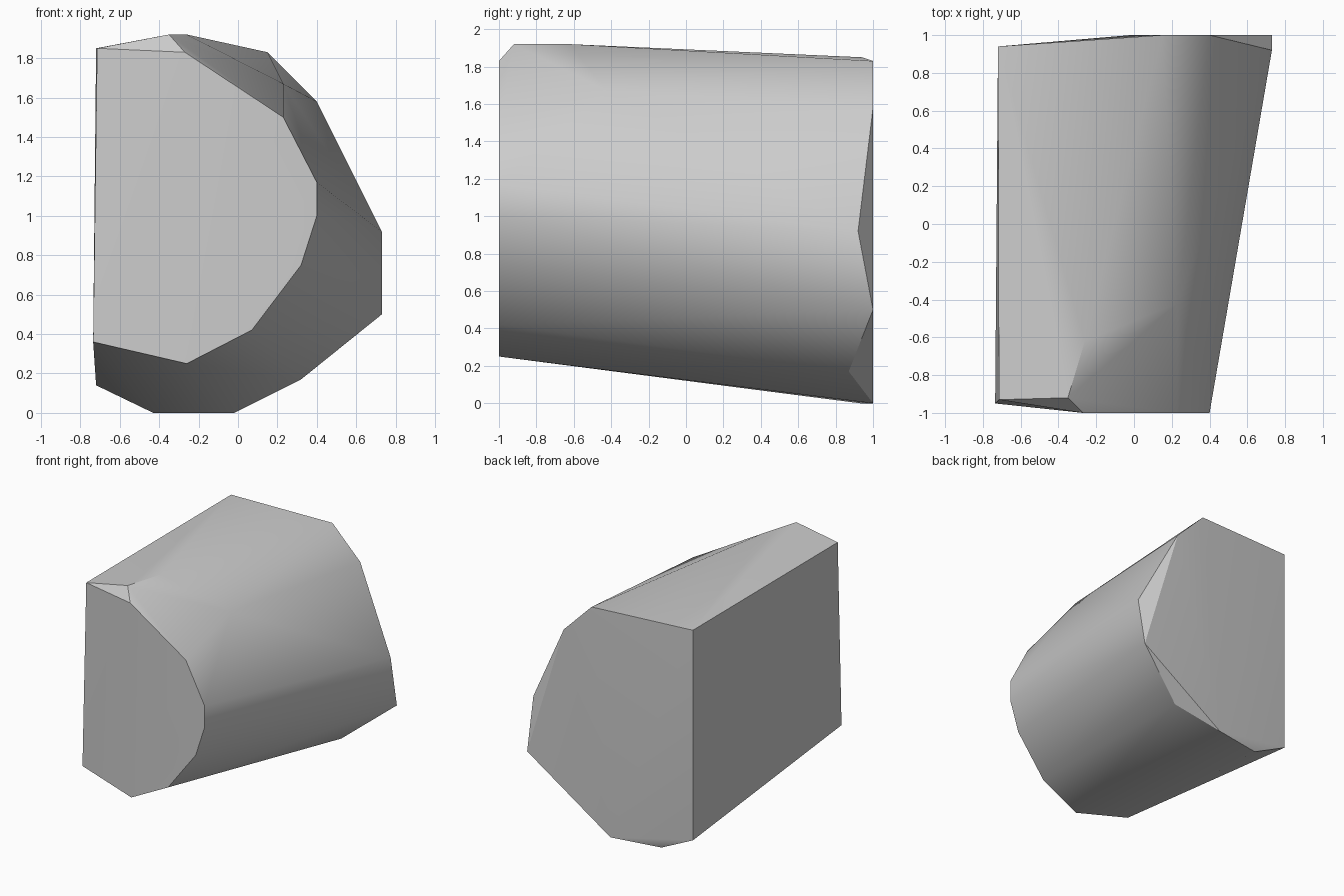
import bpy
import bmesh
import math

default_cube = bpy.data.objects.get("Cube")
if default_cube:
    bpy.data.objects.remove(default_cube, do_unlink=True)


def make_material(name, colour):
    material = bpy.data.materials.new(name)
    material.use_nodes = True
    material.diffuse_color = colour
    shader = material.node_tree.nodes["Principled BSDF"]
    shader.inputs["Base Color"].default_value = colour
    return material


def hull_object(name, points, material):
    """Wrap a convex skin around the given corner points."""
    mesh = bpy.data.meshes.new(name)
    bm = bmesh.new()
    for point in points:
        bm.verts.new(point)
    result = bmesh.ops.convex_hull(bm, input=bm.verts[:])
    inside = {e for e in result["geom_interior"] + result["geom_unused"]
              if isinstance(e, bmesh.types.BMVert)}
    bmesh.ops.delete(bm, geom=list(inside), context="VERTS")
    bmesh.ops.recalc_face_normals(bm, faces=bm.faces[:])
    bm.to_mesh(mesh)
    bm.free()
    mesh.materials.append(material)
    obj = bpy.data.objects.new(name, mesh)
    bpy.context.collection.objects.link(obj)
    return obj


# Rounded outline of the small front end, as (x, z)
front_outline = [(-0.27, 1.83), (0.23, 1.5), (0.4, 1.17), (0.4, 1.0),
                 (0.32, 0.75), (0.07, 0.42), (-0.26, 0.25)]

# Outline of the larger back end, as (x, z)
back_outline = [(0.15, 1.83), (0.4, 1.58), (0.73, 0.5), (-0.02, 0)]

# Corners of the flat side wall
wall_corners = [(-0.715, -0.93, 1.85), (-0.735, -0.95, 0.36),
                (-0.72, 0.94, 1.85), (-0.72, 0.94, 0.14)]

# Chipped corners along the top ridge, the curved flank and the base
chip_corners = [(-0.35, -0.92, 1.92), (-0.26, -0.62, 1.92),
                (0.23, -0.42, 1.67), (0.73, 0.92, 0.92),
                (0.32, 0.87, 0.17), (-0.43, 0.93, 0)]

corners = [(x, -1, z) for x, z in front_outline]
corners += [(x, 1, z) for x, z in back_outline]
corners += wall_corners + chip_corners

# Solid body with soft shading over the curved flank
grey = make_material("plain grey", (0.6, 0.6, 0.6, 1))
body = hull_object("faceted_block", corners, grey)

bpy.ops.object.select_all(action="DESELECT")
body.select_set(True)
bpy.context.view_layer.objects.active = body
bpy.ops.object.shade_smooth_by_angle(angle=math.radians(30))
